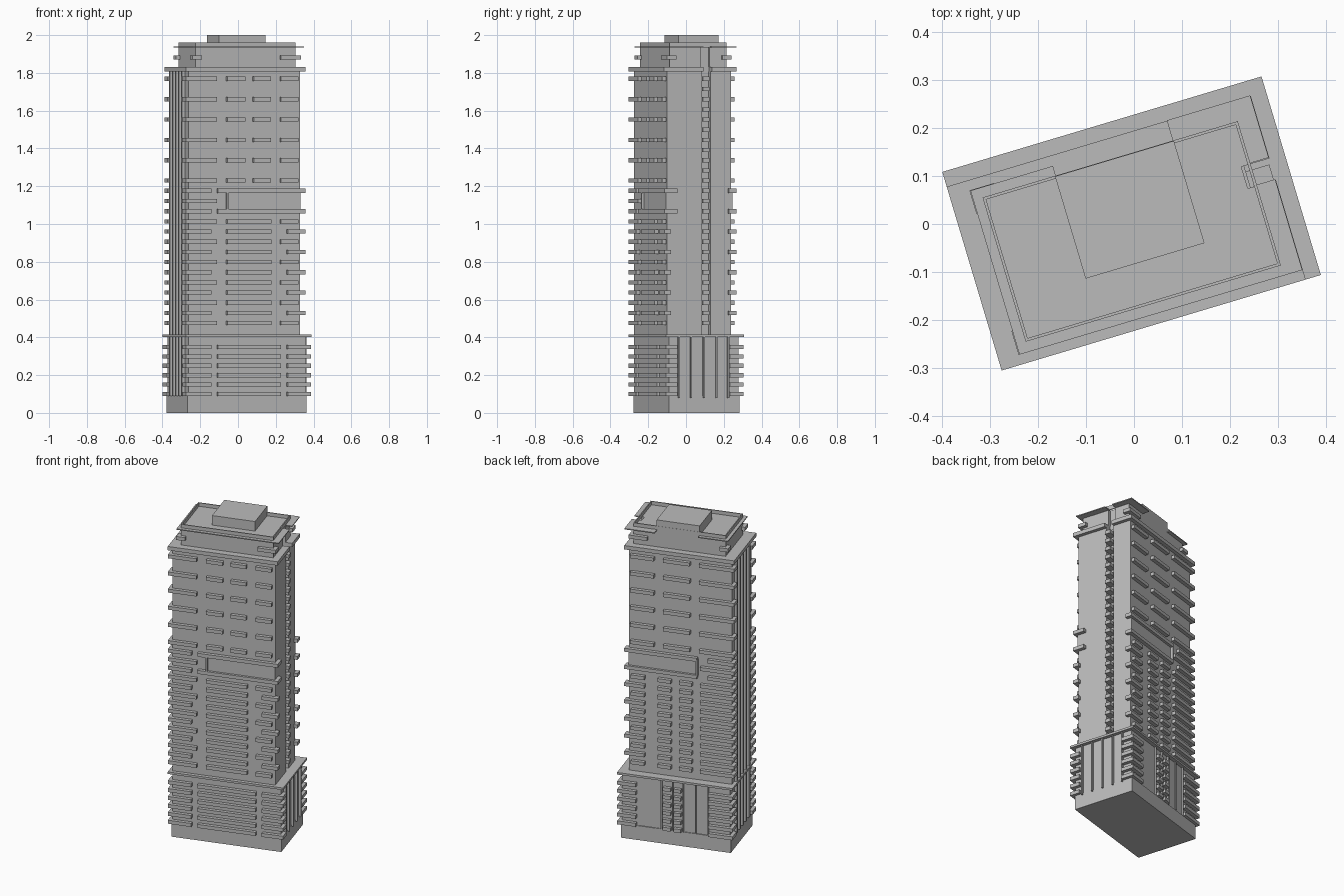
import bpy, bmesh, math

ANGLE = math.radians(16.65)          # the whole tower is turned on its plot
grey = bpy.data.materials.new("concrete_grey")
grey.diffuse_color = (0.5, 0.5, 0.5, 1)


def finish(name, bm):
    bmesh.ops.recalc_face_normals(bm, faces=bm.faces)
    me = bpy.data.meshes.new(name)
    bm.to_mesh(me)
    bm.free()
    me.materials.append(grey)
    ob = bpy.data.objects.new(name, me)
    ob.rotation_euler.z = ANGLE
    bpy.context.collection.objects.link(ob)


def prism(name, pts, z0, z1):
    """Extrude a plan outline from z0 to z1."""
    bm = bmesh.new()
    face = bm.faces.new([bm.verts.new((x, y, z0)) for x, y in pts])
    top = bmesh.ops.extrude_face_region(bm, geom=[face], use_keep_orig=True)
    for v in top["geom"]:
        if isinstance(v, bmesh.types.BMVert):
            v.co.z = z1
    finish(name, bm)


def boxes(name, items):
    """Join boxes given as (x0, x1, y0, y1, z0, z1)."""
    bm = bmesh.new()
    for x0, x1, y0, y1, z0, z1 in items:
        r = bmesh.ops.create_cube(bm, size=1)
        for v in r["verts"]:
            v.co = (x1 if v.co.x > 0 else x0, y1 if v.co.y > 0 else y0,
                    z1 if v.co.z > 0 else z0)
    finish(name, bm)


def outline(x0, x1, y0, y1, depth, g0=0.003, g1=0.05):
    """Rectangle with a slot in its right side."""
    return [(x0, y0), (x1, y0), (x1, g0), (x1 - depth, g0),
            (x1 - depth, g1), (x1, g1), (x1, y1), (x0, y1)]


H = 0.011                            # half height of a balcony
OUT = 0.022                          # balcony projection

# Main masses
boxes("ground_floor", [(-0.335, 0.323, -0.19, 0.2, 0, 0.09)])
boxes("podium", [(-0.33, 0.32, -0.19, 0.195, 0.09, 0.402)])
boxes("podium_roof_slab", [(-0.351, 0.342, -0.213, 0.218, 0.402, 0.415)])
prism("tower", outline(-0.33, 0.287, -0.19, 0.164, 0.035), 0.415, 1.81)
prism("crown_slab", outline(-0.351, 0.309, -0.213, 0.186, 0.055), 1.808, 1.832)
prism("penthouse", outline(-0.286, 0.268, -0.17, 0.143, 0.02), 1.832, 1.94)
boxes("machine_room", [(-0.129, 0.129, -0.08, 0.142, 1.93, 2.0)])

# Roof parapet and the thin brim below it
a, b, c, d, t = -0.286, 0.268, -0.17, 0.143, 0.006
boxes("parapet", [(a, b, c, c + t, 1.935, 1.962), (a, b, d - t, d, 1.935, 1.962),
                  (a, a + t, c, d, 1.935, 1.962), (b - t, b, c, d, 1.935, 1.962)])
z0, z1 = 1.934, 1.94
boxes("roof_brim", [(-0.306, 0.308, -0.192, -0.165, z0, z1),
                    (-0.306, -0.28, -0.192, 0.164, z0, z1),
                    (-0.306, -0.127, 0.14, 0.164, z0, z1),
                    (0.127, 0.308, 0.14, 0.187, z0, z1),
                    (0.26, 0.308, -0.192, 0.005, z0, z1),
                    (0.26, 0.308, 0.052, 0.187, z0, z1)])

# Podium balconies
items = []
for i in range(6):
    z = 0.1 + 0.0498 * i
    zz = (z - H, z + H)
    yf, yb = -0.19 - OUT, 0.195 + OUT
    for x0, x1 in ((-0.351, -0.211), (-0.174, 0.175), (0.212, 0.341)):
        items.append((x0, x1, yf, -0.18, *zz))
    for x0, x1 in ((-0.351, -0.205), (-0.04, 0.004), (0.022, 0.07), (0.23, 0.341)):
        items.append((x0, x1, 0.185, yb, *zz))
    for y0, y1 in ((yf, -0.15), (0.14, yb)):
        items.append((0.31, 0.341, y0, y1, *zz))
        items.append((-0.351, -0.32, y0, y1, *zz))
boxes("podium_balconies", items)

# Tower balconies: dense floors, a banded level, then every second floor
items = []
yf, yb = -0.19 - OUT, 0.164 + OUT
for i in range(25):
    z = 0.475 + 0.0539 * i
    if i > 14 and i % 2:
        continue
    zz = (z - H, z + H)
    odd = i % 2
    front = [(-0.351, -0.211 if odd else -0.18)]
    if i < 11:
        front += [(-0.122, 0.123), (0.212, 0.309) if odd else (0.175, 0.27)]
        back = [(-0.351, -0.145), (-0.095, -0.02), (0.03, 0.11),
                (0.19, 0.309 if odd else 0.27)]
    elif i in (11, 13):
        front += [(-0.174, 0.309)]
        back = [(-0.351, -0.19), (-0.126, 0.309)]
    elif i == 12:
        back = [(-0.351, -0.145)]
    else:
        front += [(-0.122, -0.023), (0.024, 0.118), (0.175, 0.27)]
        back = [(-0.351, -0.139), (-0.083, 0.077), (0.133, 0.275)]
    items += [(x0, x1, yf, -0.18, *zz) for x0, x1 in front]
    items += [(x0, x1, 0.155, yb, *zz) for x0, x1 in back]
    # returns round the left corners, and the right ones on alternate floors
    items += [(-0.351, -0.32, yf, -0.14, *zz), (-0.351, -0.32, 0.13, yb, *zz)]
    if i < 14 and odd:
        end = -0.14 if i > 10 else -0.176
        items += [(0.275, 0.309, yf, end, *zz), (0.275, 0.309, 0.145, yb, *zz)]
boxes("tower_balconies", items)

# Small balconies inside the slot of the right side
boxes("slot_balconies", [(0.245, 0.305, 0.003, 0.038, 0.464 + 0.0539 * i, 0.486 + 0.0539 * i)
                         for i in range(25)])

# Penthouse corner balconies
items = []
for x0, x1, xs in ((-0.308, -0.255, (-0.308, -0.28)), (0.18, 0.29, (0.26, 0.29))):
    for y0, y1, ys in ((-0.192, -0.165, (-0.192, -0.14)), (0.14, 0.165, (0.115, 0.165))):
        items += [(x0, x1, y0, y1, 1.87, 1.892), (*xs, *ys, 1.87, 1.892)]
boxes("penthouse_balconies", items)

# Plain band at mid height with an end fin, front and back
boxes("mid_band", [(-0.122, 0.287, -0.197, -0.185, 1.068, 1.176),
                   (-0.124, -0.116, yf, -0.185, 1.068, 1.176),
                   (-0.126, 0.287, 0.16, 0.171, 1.068, 1.176),
                   (-0.128, -0.12, 0.16, yb, 1.068, 1.176)])

# Full-height ribs on the left side
boxes("left_ribs", [(-0.346, -0.32, y - 0.01, y + 0.01, 0.09, 1.81)
                    for y in (-0.11, -0.055, 0.0, 0.055, 0.11)])

# Podium fins on the right side and the back
boxes("podium_fins", [(0.31, 0.335, y - 0.004, y + 0.004, 0.08, 0.402)
                      for y in (-0.138, -0.07, 0.0, 0.07, 0.135)]
      + [(x - 0.004, x + 0.004, 0.19, 0.205, 0.09, 0.402)
         for x in (-0.2, -0.125, -0.05, 0.013, 0.08)])
